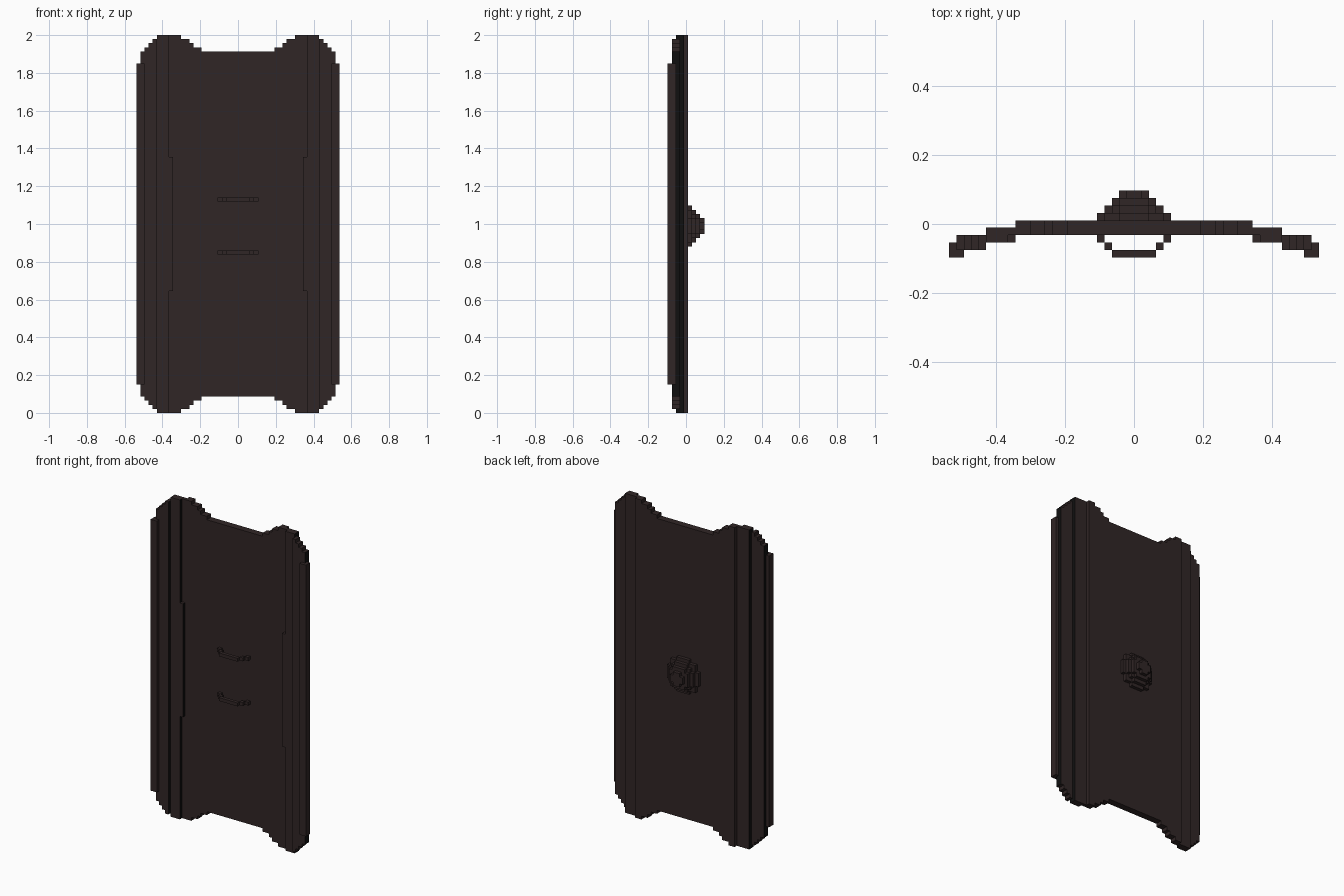
import bpy, bmesh, math

if "Cube" in bpy.data.objects:
    bpy.data.objects.remove(bpy.data.objects["Cube"])

U = 2 / 93          # size of one block
MID = 46            # block row at the centre of boss and handles


def material(name, rgb):
    m = bpy.data.materials.new(name)
    m.diffuse_color = (*rgb, 1)
    m.use_nodes = True
    m.node_tree.nodes["Principled BSDF"].inputs["Base Color"].default_value = m.diffuse_color
    return m


BROWN = material("dark brown", (0.030, 0.019, 0.019))
BLACK = material("black step", (0.005, 0.005, 0.005))


def stepped(name, columns, y0, y1, dark_sides=False):
    """Extrude a stepped outline along y. columns: (x, low, high), one block wide each."""
    pts = []
    for x, lo, hi in columns:
        pts += [(x, hi), (x + 1, hi)]
    for x, lo, hi in reversed(columns):
        pts += [(x + 1, lo), (x, lo)]
    # drop points that lie on straight runs
    clean = []
    for i, p in enumerate(pts):
        a, b = pts[i - 1], pts[(i + 1) % len(pts)]
        if p == a:
            continue
        if (p[0] - a[0]) * (b[1] - p[1]) == (p[1] - a[1]) * (b[0] - p[0]) and p != b:
            continue
        clean.append(p)
    bm = bmesh.new()
    face = bm.faces.new([bm.verts.new((x * U, y0 * U, z * U)) for x, z in clean])
    ext = bmesh.ops.extrude_face_region(bm, geom=[face])
    verts = [v for v in ext["geom"] if isinstance(v, bmesh.types.BMVert)]
    bmesh.ops.translate(bm, verts=verts, vec=(0, (y1 - y0) * U, 0))
    bmesh.ops.recalc_face_normals(bm, faces=bm.faces)
    bm.normal_update()
    if dark_sides:      # long faces of the steps between boards
        for f in bm.faces:
            if abs(f.normal.x) > 0.9 and f.calc_area() > 0.005:
                f.material_index = 1
    # split the concave end faces cleanly
    bmesh.ops.triangulate(bm, faces=[f for f in bm.faces if len(f.verts) > 4])
    me = bpy.data.meshes.new(name)
    bm.to_mesh(me)
    bm.free()
    me.materials.append(BROWN)
    me.materials.append(BLACK)
    ob = bpy.data.objects.new(name, me)
    bpy.context.collection.objects.link(ob)
    return ob


def height(k):
    """Top row of the shield outline in column k from the middle."""
    for limit, h in ((9, 89), (11, 90), (12, 91), (14, 92), (20, 93),
                     (21, 92), (22, 91), (23, 90), (24, 89)):
        if k < limit:
            return h
    return 86


def board(name, k0, k1, y0, y1, rows=None, dark=False):
    """A board on the left and its mirror on the right."""
    for side, label in ((1, "right"), (-1, "left")):
        cols = []
        for k in range(k0, k1):
            lo, hi = rows or (93 - height(k), height(k))
            cols.append((k if side > 0 else -k - 1, lo, hi))
        stepped(f"{name}_{label}", sorted(cols), y0, y1, dark)


# main plate
plate = []
for x in range(-16, 16):
    k = x if x >= 0 else -x - 1
    plate.append((x, 93 - height(k), height(k)))
stepped("main_plate", plate, -1.5, 0.5)

# bent side boards, each one step further forward
board("inner_board_back", 16, 20, -1.5, -0.5, dark=True)
board("inner_board_front", 17, 20, -2.5, -1.5, dark=True)
board("inner_board_pad", 16, 17, -2.5, -1.5, rows=(30, 63), dark=True)
board("outer_board", 20, 24, -3.5, -1.5, dark=True)
board("edge_strip", 23, 25, -4.5, -2.5, rows=(7, 86))

# two grips on the front
for label, row in (("upper", MID + 6), ("lower", MID - 7)):
    rows = (row, row + 1)
    board(f"{label}_grip_foot", 4, 5, -2.5, -1.5, rows)
    board(f"{label}_grip_bend", 3, 4, -3.5, -2.5, rows)
    stepped(f"{label}_grip_bar", [(x, *rows) for x in range(-3, 3)], -4.5, -3.5)

# domed boss on the back, in round stepped layers
for i, r in enumerate((5, 4, 3, 2)):
    cols = []
    for x in range(-r, r):
        h = round(math.sqrt(r * r - (x + 0.5) ** 2))
        cols.append((x, MID - h, MID + h))
    stepped(f"boss_layer_{i + 1}", cols, 0.5 + i, 1.5 + i)
